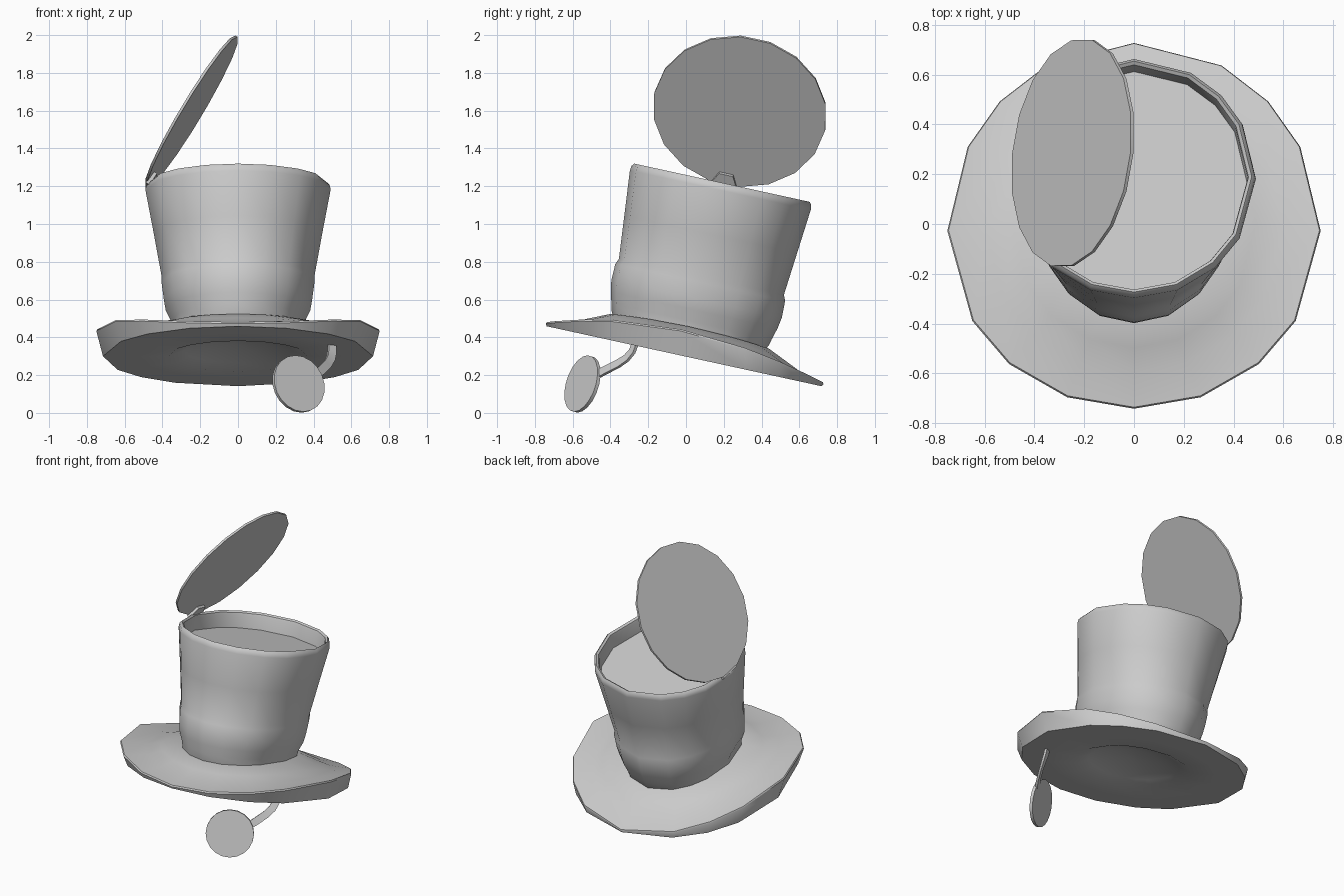
import bpy, bmesh, math
from mathutils import Matrix, Vector

if "Cube" in bpy.data.objects:
    bpy.data.objects.remove(bpy.data.objects["Cube"])

# Hat frame: origin under the brim, axis leaning back
HAT = Matrix.Translation((0, -0.01, 0.30)) @ Matrix.Rotation(math.radians(-12.3), 4, 'X')

# 16 spokes, mirrored left/right
half = [90, 62, 44, 27, 0, -30, -48, -69, -90]
ANGLES = [math.radians(a) for a in half + [180 - a for a in half[-2:0:-1]]]


def finish(name, bm, matrix, angle=40):
    bmesh.ops.recalc_face_normals(bm, faces=bm.faces)
    me = bpy.data.meshes.new(name)
    bm.to_mesh(me)
    bm.free()
    ob = bpy.data.objects.new(name, me)
    bpy.context.collection.objects.link(ob)
    ob.matrix_world = matrix
    bpy.ops.object.select_all(action='DESELECT')
    ob.select_set(True)
    bpy.context.view_layer.objects.active = ob
    bpy.ops.object.shade_smooth_by_angle(angle=math.radians(angle))
    return ob


def loft(name, rings, angle=40):
    """Stack of (height, x radius, y radius, side curl) rings, capped."""
    bm = bmesh.new()
    loops = []
    for t, rx, ry, *curl in rings:
        loop = []
        for a in ANGLES:
            x, y = rx * math.cos(a), ry * math.sin(a)
            lift = curl[0] * (x / 0.75) ** 2 if curl else 0.0
            loop.append(bm.verts.new((x, y - 0.4 * lift, t + lift)))
        loops.append(loop)
    n = len(ANGLES)
    for lo, hi in zip(loops, loops[1:]):
        for i in range(n):
            j = (i + 1) % n
            bm.faces.new((lo[i], lo[j], hi[j], hi[i]))
    bm.faces.new(loops[0])
    bm.faces.new(loops[-1])
    return finish(name, bm, HAT, angle)


def disc(name, radius, thick, sides, matrix):
    bm = bmesh.new()
    bmesh.ops.create_cone(bm, cap_ends=True, segments=sides, radius1=radius,
                          radius2=radius, depth=thick)
    return finish(name, bm, matrix)


# Brim: flat underside with shallow hollow, edge curled up at the sides, domed top
loft("brim", [(0.07, 0.03, 0.03), (0.06, 0.15, 0.16), (0.03, 0.29, 0.30),
              (0.0, 0.37, 0.38), (0.0, 0.55, 0.56), (0.0, 0.715, 0.745),
              (0.012, 0.75, 0.752, 0.115), (0.022, 0.745, 0.748, 0.115),
              (0.055, 0.60, 0.61, 0.10), (0.095, 0.49, 0.52, 0.10),
              (0.135, 0.37, 0.43, 0.10), (0.14, 0.30, 0.34, 0.10)])

# Crown: banded base, flared wall, rolled rim, sunken floor
loft("crown", [(0.10, 0.34, 0.40), (0.15, 0.35, 0.425), (0.19, 0.355, 0.435),
               (0.25, 0.383, 0.452), (0.31, 0.393, 0.462),
               (0.40, 0.405, 0.46), (0.43, 0.404, 0.447), (0.66, 0.445, 0.468),
               (0.90, 0.490, 0.49), (0.925, 0.487, 0.487), (0.940, 0.473, 0.475),
               (0.930, 0.460, 0.462), (0.915, 0.457, 0.459), (0.83, 0.454, 0.456)])

# Open lid, hinged on the left of the rim
LID = HAT @ Matrix.Translation((-0.494, 0.012, 0.925)) @ Matrix.Rotation(math.radians(-58.5), 4, 'Y')
disc("lid", 0.463, 0.014, 18, LID @ Matrix.Translation((0.475, 0, 0)))

# Hinge tab between rim and lid
bm = bmesh.new()
bmesh.ops.create_cube(bm, size=1.0)
bmesh.ops.scale(bm, vec=(0.08, 0.15, 0.022), verts=bm.verts)
for v in bm.verts:
    if v.co.x > 0:
        v.co.y *= 0.5
finish("lid_hinge", bm, LID @ Matrix.Translation((0.045, 0, -0.014)), 30)

# Hanging eyeglass lens
normal = Vector((0.5, -0.82, 0.27)).normalized()
facing = normal.to_track_quat('Z', 'Y').to_matrix().to_4x4()
disc("eyeglass", 0.155, 0.02, 20, Matrix.Translation((0.32, -0.548, 0.153)) @ facing)

# Flat ribbon from the lens to the underside of the brim
path = [Vector(p) for p in ((0.41, -0.475, 0.20), (0.44, -0.43, 0.225),
                            (0.475, -0.36, 0.26), (0.492, -0.315, 0.29),
                            (0.498, -0.285, 0.325), (0.498, -0.27, 0.365))]
bm = bmesh.new()
rows = []
for i, p in enumerate(path):
    tangent = path[min(i + 1, len(path) - 1)] - path[max(i - 1, 0)]
    side = normal.cross(tangent).normalized() * 0.024
    rows.append([bm.verts.new(p + s * side + d * normal * 0.008)
                 for s, d in ((-1, -1), (1, -1), (1, 1), (-1, 1))])
for lo, hi in zip(rows, rows[1:]):
    for k in range(4):
        m = (k + 1) % 4
        bm.faces.new((lo[k], lo[m], hi[m], hi[k]))
bm.faces.new(rows[0])
bm.faces.new(rows[-1])
finish("ribbon", bm, Matrix.Identity(4))
